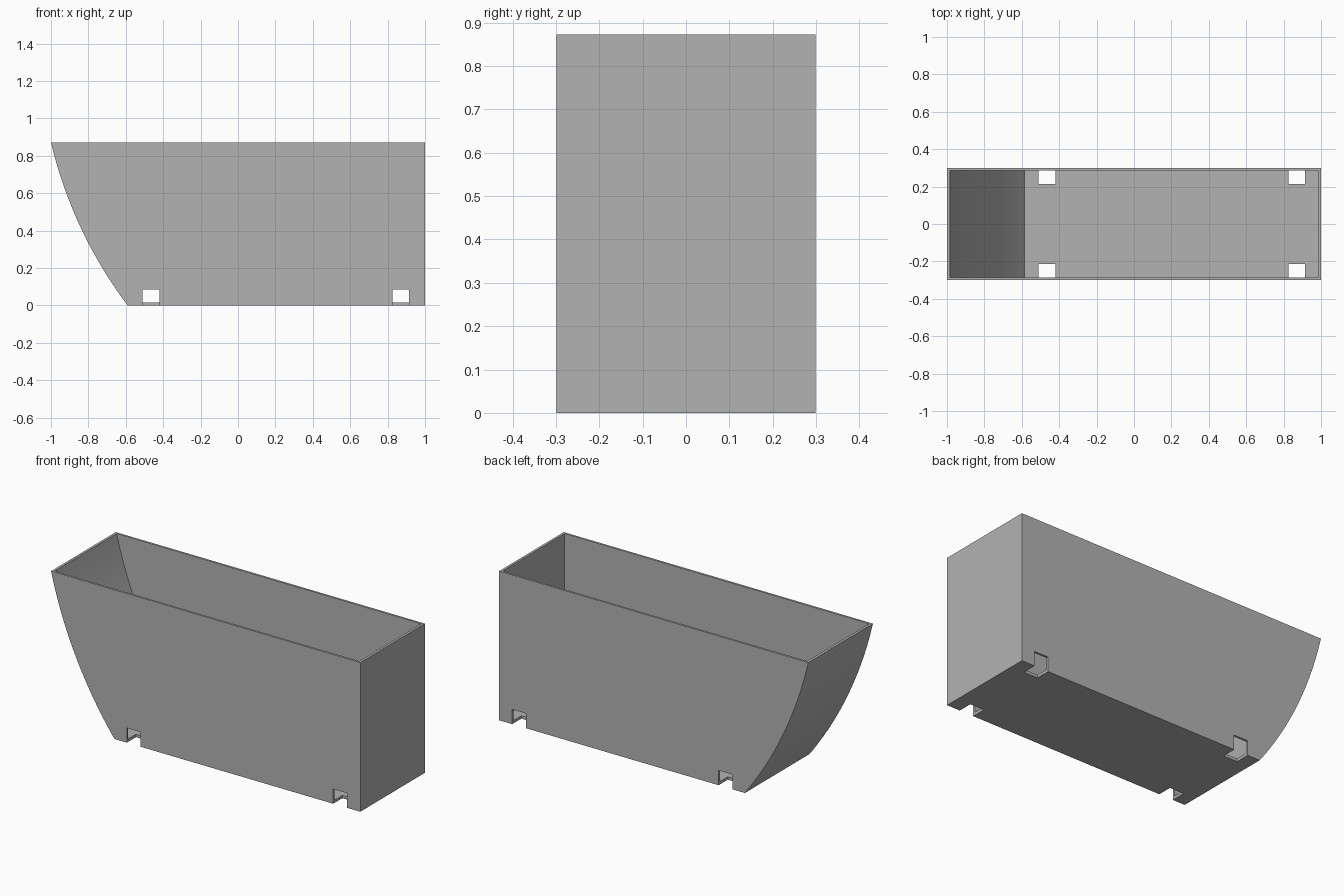
import bpy, bmesh, math
from mathutils import Vector

if "Cube" in bpy.data.objects:
    bpy.data.objects.remove(bpy.data.objects["Cube"], do_unlink=True)

HEIGHT, HALF_DEPTH = 0.872, 0.2985
WALL, SIDE_WALL, FLOOR = 0.0145, 0.0125, 0.017
TOP_FRONT, BOTTOM_FRONT = Vector((-1.0, HEIGHT)), Vector((-0.59, 0.0))
SAGITTA = 0.05

grey = bpy.data.materials.new("plain_grey")
grey.use_nodes = True
grey.diffuse_color = (0.45, 0.45, 0.45, 1)
grey.node_tree.nodes["Principled BSDF"].inputs["Base Color"].default_value = grey.diffuse_color

# Circle through the ends of the curved end wall
chord = BOTTOM_FRONT - TOP_FRONT
radius = chord.length ** 2 / (8 * SAGITTA) + SAGITTA / 2
inward = Vector((-chord.y, chord.x)).normalized()
centre = (TOP_FRONT + BOTTOM_FRONT) / 2 + inward * (radius - SAGITTA)


def prism(name, outline, y0, y1):
    """Extrude an x-z outline from y0 to y1."""
    bm = bmesh.new()
    face = bm.faces.new([bm.verts.new((x, y0, z)) for x, z in outline])
    top = bmesh.ops.extrude_face_region(bm, geom=[face])["geom"]
    bmesh.ops.translate(bm, vec=(0, y1 - y0, 0),
                        verts=[v for v in top if isinstance(v, bmesh.types.BMVert)])
    bmesh.ops.recalc_face_normals(bm, faces=bm.faces)
    mesh = bpy.data.meshes.new(name)
    bm.to_mesh(mesh)
    bm.free()
    mesh.materials.append(grey)
    obj = bpy.data.objects.new(name, mesh)
    bpy.context.collection.objects.link(obj)
    return obj


def hull_outline(r, z0, z1, x_end, steps=32):
    """Curved end from z1 down to z0, closed by the straight end."""
    arc = []
    for i in range(steps + 1):
        z = z1 + (z0 - z1) * i / steps
        arc.append((centre.x - math.sqrt(r * r - (z - centre.y) ** 2), z))
    return arc + [(x_end, z0), (x_end, z1)]


def cut(obj, cutter):
    cutter.hide_render = True
    mod = obj.modifiers.new("cut", "BOOLEAN")
    mod.operation, mod.solver, mod.object = "DIFFERENCE", "EXACT", cutter
    bpy.context.view_layer.objects.active = obj
    bpy.ops.object.modifier_apply(modifier=mod.name)
    bpy.data.objects.remove(cutter, do_unlink=True)


# Open bin with one curved end
bin_body = prism("bin_body", hull_outline(radius, 0, HEIGHT, 1.0), -HALF_DEPTH, HALF_DEPTH)
inner_y = HALF_DEPTH - SIDE_WALL
cut(bin_body, prism("cavity_cutter", hull_outline(radius - WALL, FLOOR, HEIGHT + 0.05, 1 - WALL),
                    -inner_y, inner_y))

# Four notches through the lower side walls and the floor
for x in (-0.465, 0.87):
    for side in (-1, 1):
        outline = [(x - 0.045, -0.05), (x + 0.045, -0.05), (x + 0.045, 0.086), (x - 0.045, 0.086)]
        y0, y1 = sorted((side * 0.214, side * 0.35))
        cut(bin_body, prism("notch_cutter", outline, y0, y1))

bpy.ops.object.select_all(action="DESELECT")
bin_body.select_set(True)
bpy.context.view_layer.objects.active = bin_body
bpy.ops.object.shade_smooth_by_angle(angle=math.radians(20))
